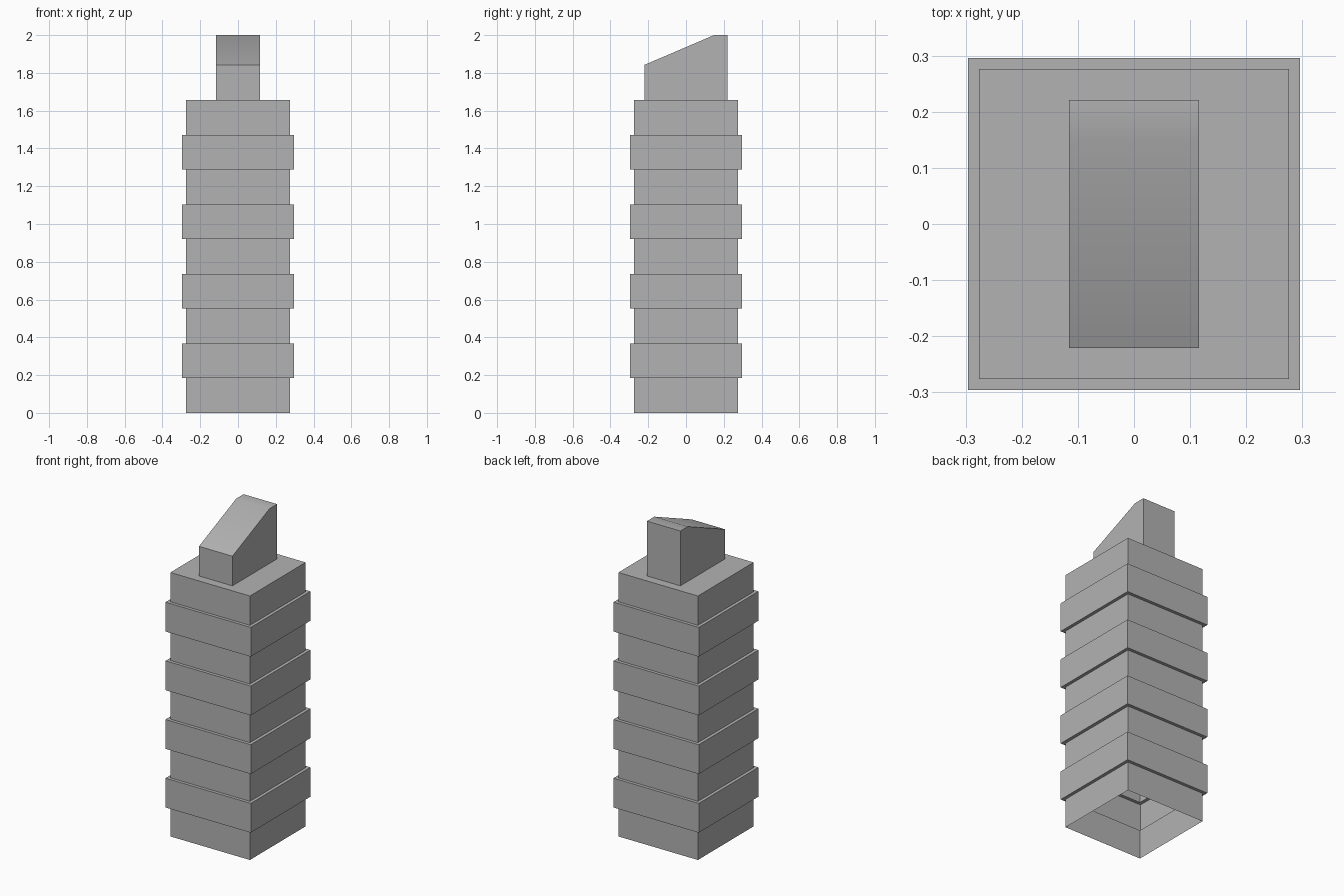
import bpy, bmesh, math

if "Cube" in bpy.data.objects:
    bpy.data.objects.remove(bpy.data.objects["Cube"])

BODY, BAND = 0.276, 0.296      # half widths of narrow and wide storeys
FLOORS, ROOF_Z = 9, 1.656
PX, PY = 0.116, 0.221          # penthouse half sizes

# Dark grey for the whole building
grey = bpy.data.materials.new("dark_grey")
grey.diffuse_color = (0.45, 0.45, 0.45, 1)
grey.use_nodes = True
grey.node_tree.nodes["Principled BSDF"].inputs["Base Color"].default_value = grey.diffuse_color


def make_object(name, bm):
    bmesh.ops.remove_doubles(bm, verts=bm.verts, dist=1e-5)
    bmesh.ops.recalc_face_normals(bm, faces=bm.faces)
    mesh = bpy.data.meshes.new(name)
    bm.to_mesh(mesh)
    bm.free()
    mesh.materials.append(grey)
    ob = bpy.data.objects.new(name, mesh)
    bpy.context.collection.objects.link(ob)
    return ob


def ring(bm, hx, hy, z):
    return [bm.verts.new((sx * hx, sy * hy, z))
            for sx, sy in ((-1, -1), (1, -1), (1, 1), (-1, 1))]


def bridge(bm, a, b):
    for i in range(4):
        j = (i + 1) % 4
        bm.faces.new((a[i], a[j], b[j], b[i]))


# Tower: hollow stepped shell, open underneath, roof ring around the penthouse
bm = bmesh.new()
rings = []
for f in range(FLOORS):
    w = BAND if f % 2 else BODY
    for k in (f, f + 1):
        rings.append(ring(bm, w, w, ROOF_Z * k / FLOORS))
rings.append(ring(bm, PX, PY, ROOF_Z))
for a, b in zip(rings, rings[1:]):
    bridge(bm, a, b)
make_object("tower_storeys", bm)

# Penthouse: side profile with sloping roof, swept across x, open at its base
bm = bmesh.new()
profile = [(-PY, ROOF_Z), (-PY, 1.842), (0.148, 2.0), (PY, 2.0), (PY, ROOF_Z)]
left, right = ([bm.verts.new((x, y, z)) for y, z in profile] for x in (-PX, PX))
bm.faces.new(left)
bm.faces.new(right[::-1])
for i in range(len(profile) - 1):
    bm.faces.new((left[i], right[i], right[i + 1], left[i + 1]))
penthouse = make_object("penthouse", bm)

# Soft shading where the roof slope meets its flat top
bpy.context.view_layer.objects.active = penthouse
penthouse.select_set(True)
bpy.ops.object.shade_smooth_by_angle(angle=math.radians(30))
